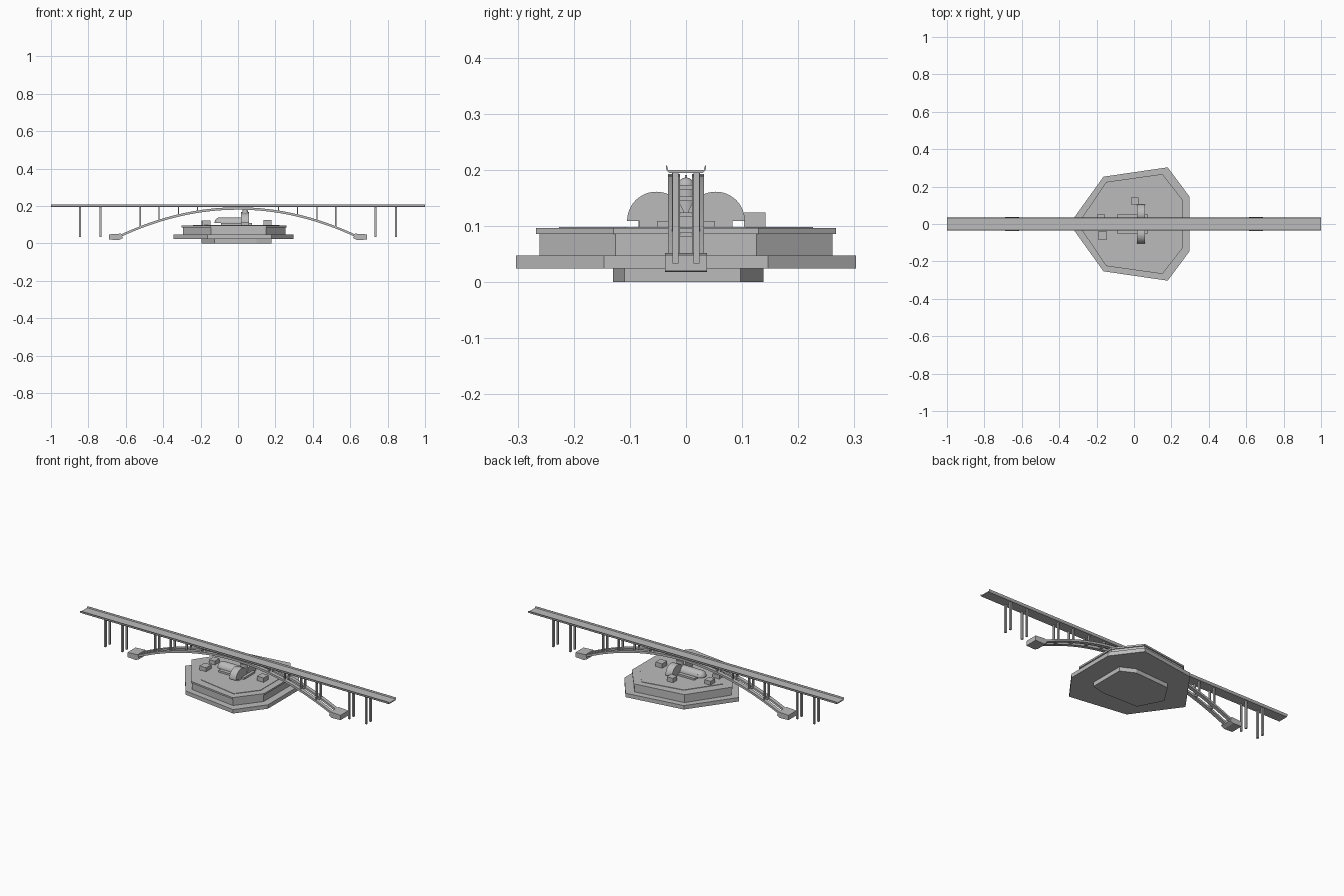
import bpy, bmesh, math
from mathutils import Vector

cube = bpy.data.objects.get("Cube")
if cube:
    bpy.data.objects.remove(cube, do_unlink=True)

grey = bpy.data.materials.new("stone grey")
grey.use_nodes = True
grey.diffuse_color = (0.5, 0.5, 0.5, 1)
grey.node_tree.nodes["Principled BSDF"].inputs["Base Color"].default_value = (0.5, 0.5, 0.5, 1)


def finish(name, bm, smooth=False):
    bmesh.ops.recalc_face_normals(bm, faces=bm.faces)
    mesh = bpy.data.meshes.new(name)
    bm.to_mesh(mesh)
    bm.free()
    mesh.materials.append(grey)
    obj = bpy.data.objects.new(name, mesh)
    bpy.context.collection.objects.link(obj)
    if smooth:
        bpy.ops.object.select_all(action='DESELECT')
        obj.select_set(True)
        bpy.context.view_layer.objects.active = obj
        bpy.ops.object.shade_smooth_by_angle(angle=math.radians(35))
    return obj


def extrude(bm, points, vector):
    """Close a flat outline and sweep it along a vector."""
    face = bm.faces.new([bm.verts.new(p) for p in points])
    result = bmesh.ops.extrude_face_region(bm, geom=[face], use_keep_orig=True)
    verts = [v for v in result["geom"] if isinstance(v, bmesh.types.BMVert)]
    bmesh.ops.translate(bm, verts=verts, vec=Vector(vector))


def add_box(bm, x0, x1, y0, y1, z0, z1):
    extrude(bm, [(x0, y0, z0), (x1, y0, z0), (x1, y1, z0), (x0, y1, z0)], (0, 0, z1 - z0))


def box(name, *bounds):
    bm = bmesh.new()
    add_box(bm, *bounds)
    return finish(name, bm)


def tier(name, outline, z0, z1):
    bm = bmesh.new()
    extrude(bm, [(x, y, z0) for x, y in outline], (0, 0, z1 - z0))
    return finish(name, bm)


def heptagon(east, side, shoulder, west):
    """Seven-sided fort outline, symmetric about the x axis."""
    half = [east, side, shoulder]
    return half + [(west, 0)] + [(x, -y) for x, y in reversed(half)]


# Fort tiers
tier("foundation", [(.18, .097), (.10, .138), (-.12, .125), (-.195, .01),
                    (-.125, -.125), (.10, -.13), (.18, -.11)], 0, .024)
tier("lower_slab", heptagon((.297, .146), (.18, .303), (-.163, .253), -.345), .024, .047)
tier("fort_wall", heptagon((.255, .126), (.15, .261), (-.145, .22), -.295), .047, .086)
tier("wall_cap", heptagon((.26, .129), (.152, .267), (-.148, .225), -.301), .086, .096)
tier("courtyard", heptagon((.222, .108), (.13, .226), (-.113, .182), -.24), .096, .0985)

# Courtyard blocks
box("north_block", -.015, .025, .103, .142, .096, .124)
box("south_west_block", -.19, -.147, -.085, -.037, .096, .121)
box("west_block", -.195, -.157, .01, .053, .096, .121)
box("east_block", .137, .18, -.02, .025, .096, .124)
box("hall_base", -.09, .075, -.052, .052, .096, .109)


def arc(radius, steps=24):
    return [(radius * math.cos(math.pi * i / steps), radius * math.sin(math.pi * i / steps))
            for i in range(steps + 1)]


# Long vaulted hall along x, with a rounded west end
bm = bmesh.new()
extrude(bm, [(-.095, a, .108 + b) for a, b in arc(.031)], (.125, 0, 0))
finish("vaulted_hall", bm, True)
bm = bmesh.new()
bmesh.ops.create_uvsphere(bm, u_segments=32, v_segments=16, radius=.031)
bmesh.ops.bisect_plane(bm, geom=bm.verts[:] + bm.edges[:] + bm.faces[:],
                       plane_co=(0, 0, 0), plane_no=(0, 0, -1), clear_outer=True)
bmesh.ops.translate(bm, verts=bm.verts, vec=(-.095, 0, .108))
finish("rounded_hall_end", bm, True)

# Pair of half-round wings
for side, label in ((-1, "south"), (1, "north")):
    bm = bmesh.new()
    extrude(bm, [(.017, side * .053 + a, .109 + b) for a, b in arc(.052)], (.043, 0, 0))
    add_box(bm, .017, .06, side * .053 - .03, side * .053 + .03, .096, .109)
    finish(label + "_round_wing", bm, True)

# Stepped tower with a small dome
bm = bmesh.new()
profile = [(.019, .1), (.019, .163), (.021, .163), (.021, .167), (.015, .167), (.015, .175),
           (.012, .181), (.006, .185), (.002, .186), (.002, .191), (0, .191)]
verts = [bm.verts.new((r, 0, z)) for r, z in profile]
edges = [bm.edges.new(pair) for pair in zip(verts, verts[1:])]
bmesh.ops.spin(bm, geom=verts + edges, axis=(0, 0, 1), cent=(0, 0, 0),
               angle=math.tau, steps=24)
bmesh.ops.remove_doubles(bm, verts=bm.verts, dist=.0001)
bmesh.ops.translate(bm, verts=bm.verts, vec=(.038, 0, 0))
finish("tower", bm, True)

# Bridge deck with low flared parapets
section = [(-.03, .194), (.03, .194), (.035, .2), (.036, .208), (.034, .208),
           (.032, .2), (-.032, .2), (-.034, .208), (-.036, .208), (-.035, .2)]
bm = bmesh.new()
extrude(bm, [(-1, y, z) for y, z in section], (2, 0, 0))
finish("bridge_deck", bm)


def arch_height(x):
    return .19 - .37 * x * x


# Twin arch ribs
xs = [-.63 + 1.26 * i / 32 for i in range(33)]
upper = [(x, arch_height(x) + .003) for x in xs]
lower = [(x, arch_height(x) - .010) for x in reversed(xs)]
for y, label in ((-.032, "south"), (.011, "north")):
    bm = bmesh.new()
    extrude(bm, [(x, y, z) for x, z in upper + lower], (0, .021, 0))
    finish(label + "_arch_rib", bm)

# Spandrel posts and cross ties standing on the arch
posts, ties = bmesh.new(), bmesh.new()
for side in (-1, 1):
    for x in (.217, .318, .422, .523):
        x *= side
        z = arch_height(x)
        add_box(ties, x - .006, x + .006, -.012, .012, z - .008, z)
        for y in (-.019, .019):
            add_box(posts, x - .0035, x + .0035, y - .006, y + .006, z - .004, .195)
finish("spandrel_posts", posts)
finish("arch_cross_ties", ties)

# Approach piers and abutments at both ends
for side, label in ((-1, "west"), (1, "east")):
    bm = bmesh.new()
    for x in (.735, .845):
        for y in (-.019, .019):
            add_box(bm, side * x - .005, side * x + .005, y - .0055, y + .0055, .033, .195)
    finish(label + "_piers", bm)
    bm = bmesh.new()
    outline = [(.69, .02), (.635, .018), (.615, .028), (.625, .052), (.69, .048)]
    extrude(bm, [(side * x, -.037, z) for x, z in outline], (0, .074, 0))
    finish(label + "_abutment", bm)
